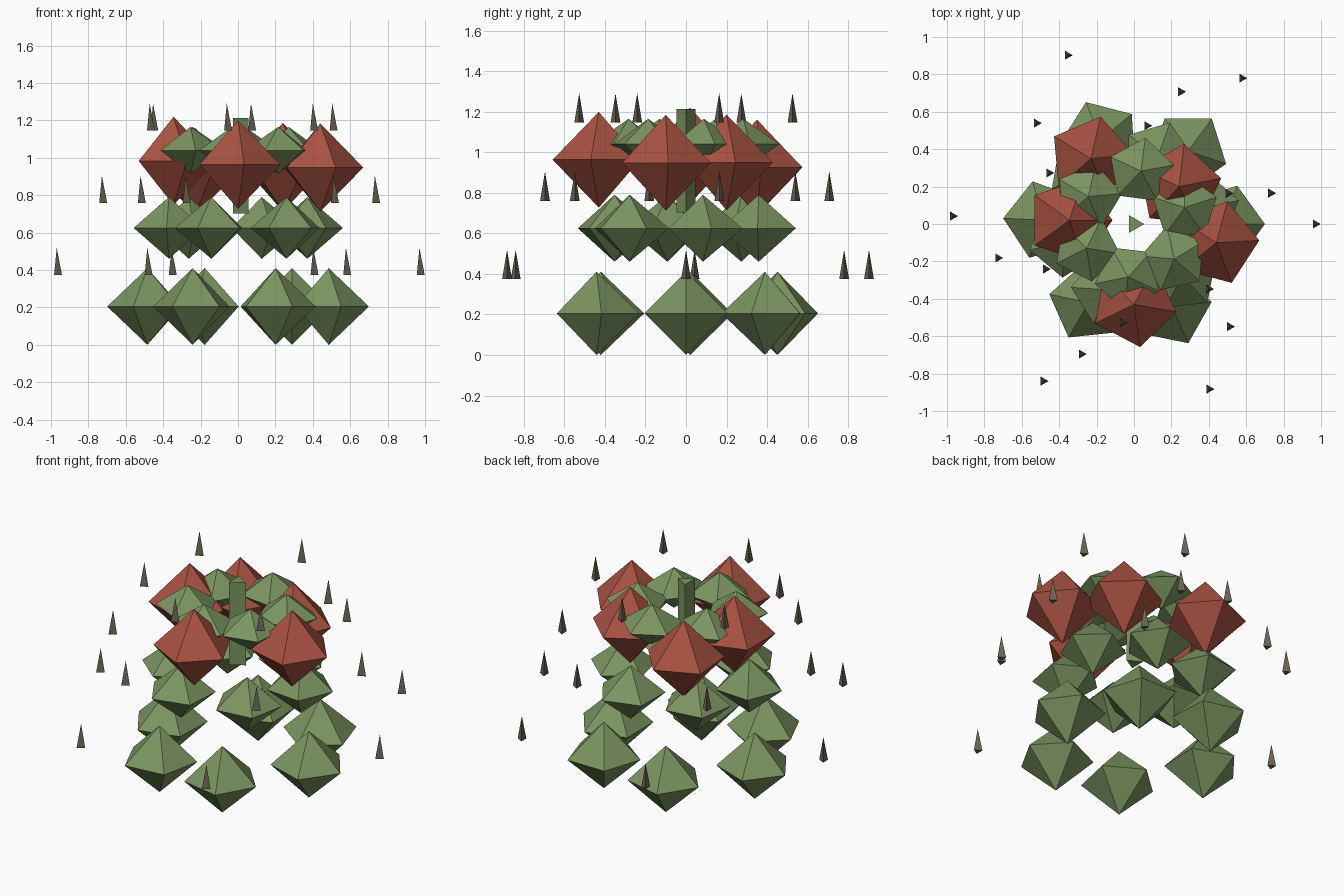
import bpy
from math import radians, cos, sin

if "Cube" in bpy.data.objects:
    bpy.data.objects.remove(bpy.data.objects["Cube"])


def material(name, rgb):
    m = bpy.data.materials.new(name)
    m.diffuse_color = (*rgb, 1)
    m.use_nodes = True
    m.node_tree.nodes["Principled BSDF"].inputs["Base Color"].default_value = m.diffuse_color
    return m


GREEN = material("leaf_green", (0.20, 0.30, 0.12))
RED = material("bloom_red", (0.40, 0.085, 0.055))
BROWN = material("thorn_brown", (0.15, 0.13, 0.09))


def lobe(name, x, y, z, r, h, turn, mat):
    # five-sided double pyramid, one corner at the turn angle
    ring = [(r * cos(radians(turn + 72 * i)), r * sin(radians(turn + 72 * i)), 0) for i in range(5)]
    faces = []
    for i in range(5):
        j = (i + 1) % 5
        faces += [(i, j, 5), (j, i, 6)]
    mesh = bpy.data.meshes.new(name)
    mesh.from_pydata(ring + [(0, 0, h), (0, 0, -h)], [], faces)
    mesh.materials.append(mat)
    ob = bpy.data.objects.new(name, mesh)
    ob.location = (x, y, z)
    bpy.context.collection.objects.link(ob)


def thorn(name, x, y, z, turn):
    bpy.ops.mesh.primitive_cone_add(vertices=3, radius1=0.028, radius2=0, depth=0.145,
                                    location=(x, y, z), rotation=(0, 0, radians(turn)))
    bpy.context.object.name = name
    bpy.context.object.data.materials.append(BROWN)


# Leaf tiers: angles, ring radius, height, leaf radius, leaf half height, thorn ring radius, thorn height
tiers = [
    ("lower", (0, 53.5, 111.5, 177.5, 240, 294.5), 0.485, 0.205, 0.215, 0.205, 0.97, 0.446),
    ("middle", (12.7, 70.5, 134, 194, 248, 313), 0.38, 0.625, 0.195, 0.165, 0.75, 0.832),
    ("upper", (18, 82.5, 149, 207, 263.5, 319), 0.285, 1.04, 0.18, 0.125, 0.53, 1.218),
]
for tier, angles, ring, z, r, h, thorn_ring, thorn_z in tiers:
    for k, a in enumerate(angles):
        c, s = cos(radians(a)), sin(radians(a))
        lobe(f"{tier}_leaf_{k + 1}", ring * c, ring * s, z, r, h, a, GREEN)
        thorn(f"{tier}_thorn_{k + 1}", thorn_ring * c, thorn_ring * s, thorn_z, -90)

# Red blooms: x, y, z, turn
blooms = [(0.0, -0.43, 0.963, -82), (0.44, -0.10, 0.948, 3), (0.24, 0.20, 0.95, 11),
          (-0.23, 0.35, 0.925, 149), (-0.345, 0.02, 0.983, 144)]
for k, (x, y, z, turn) in enumerate(blooms):
    lobe(f"bloom_{k + 1}", x, y, z, 0.23, 0.236, turn, RED)

# Three-sided central stem
bpy.ops.mesh.primitive_cylinder_add(vertices=3, radius=0.055, depth=0.51,
                                    location=(0, 0, 0.957), rotation=(0, 0, radians(-90)))
bpy.context.object.name = "central_stem"
bpy.context.object.data.materials.append(GREEN)
